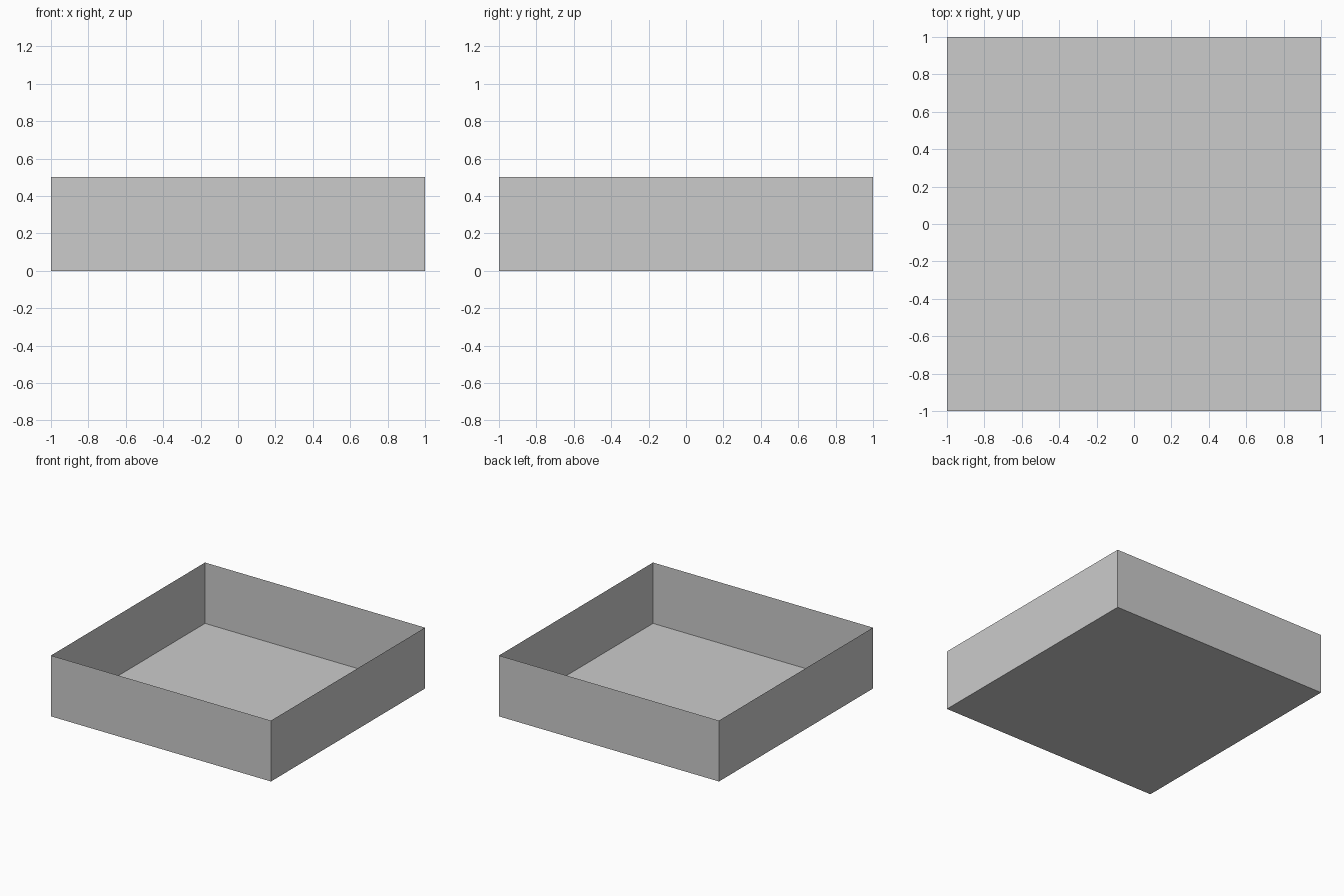
import bpy
import bmesh
from mathutils import Matrix

if "Cube" in bpy.data.objects:
    bpy.data.objects.remove(bpy.data.objects["Cube"])

WIDTH, DEPTH, HEIGHT = 2.0, 2.0, 0.5

# Open tray: a box with thin single-sheet walls and no lid
bm = bmesh.new()
bmesh.ops.create_cube(
    bm, size=1.0,
    matrix=Matrix.Translation((0, 0, HEIGHT / 2)) @ Matrix.Diagonal((WIDTH, DEPTH, HEIGHT, 1)))
bm.normal_update()
lid = [f for f in bm.faces if f.normal.z > 0.9]
bmesh.ops.delete(bm, geom=lid, context='FACES_ONLY')

mesh = bpy.data.meshes.new("open_tray")
bm.to_mesh(mesh)
bm.free()
tray = bpy.data.objects.new("open_tray", mesh)
bpy.context.collection.objects.link(tray)
